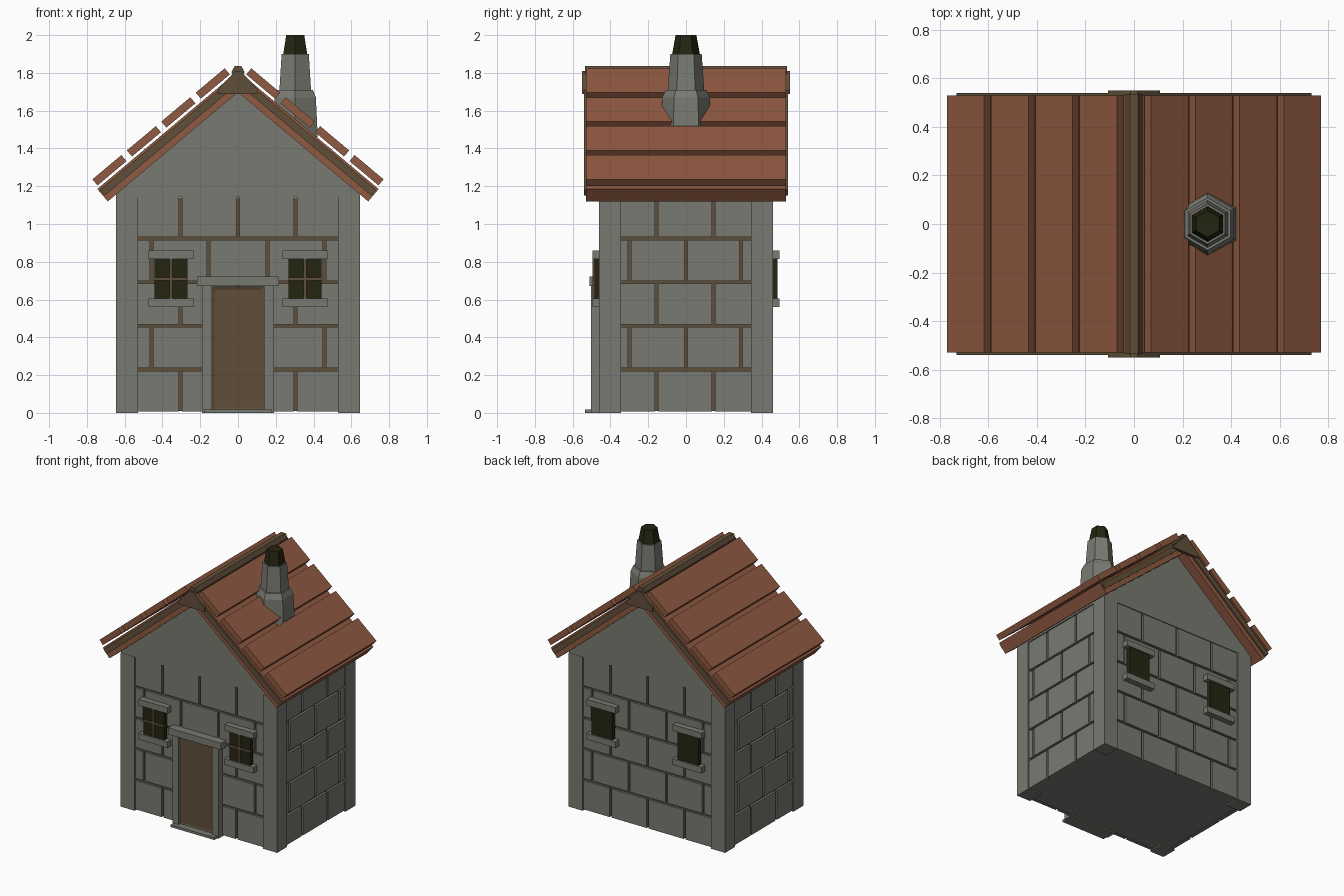
import bpy, bmesh, math

if "Cube" in bpy.data.objects:
    bpy.data.objects.remove(bpy.data.objects["Cube"])

def material(name, rgb):
    m = bpy.data.materials.new(name)
    m.diffuse_color = (*rgb, 1)
    m.use_nodes = True
    m.node_tree.nodes["Principled BSDF"].inputs["Base Color"].default_value = m.diffuse_color
    return m

STONE = material("grey stone", (0.19, 0.195, 0.168))
TILE = material("red roof tile", (0.275, 0.100, 0.053))
WOOD = material("brown wood", (0.118, 0.078, 0.042))
DARK = material("dark glass", (0.018, 0.018, 0.006))

def finish(name, bm, mats):
    bmesh.ops.recalc_face_normals(bm, faces=bm.faces)
    me = bpy.data.meshes.new(name)
    bm.to_mesh(me)
    bm.free()
    for m in mats:
        me.materials.append(m)
    ob = bpy.data.objects.new(name, me)
    bpy.context.collection.objects.link(ob)
    return ob

def prism_into(bm, profile, y0, y1):
    """Extrude an (x, z) outline from y0 to y1."""
    a = [bm.verts.new((x, y0, z)) for x, z in profile]
    b = [bm.verts.new((x, y1, z)) for x, z in profile]
    bm.faces.new(a)
    bm.faces.new(b[::-1])
    n = len(a)
    for i in range(n):
        j = (i + 1) % n
        bm.faces.new((a[i], b[i], b[j], a[j]))

def prism(name, profile, y0, y1, mat):
    bm = bmesh.new()
    prism_into(bm, profile, y0, y1)
    return finish(name, bm, [mat])

def boxes(name, items, mat):
    """Each item is (x0, x1, y0, y1, z0, z1)."""
    bm = bmesh.new()
    for x0, x1, y0, y1, z0, z1 in items:
        prism_into(bm, [(x0, z0), (x1, z0), (x1, z1), (x0, z1)], y0, y1)
    return finish(name, bm, [mat])

def box(name, x0, x1, y0, y1, z0, z1, mat):
    return boxes(name, [(x0, x1, y0, y1, z0, z1)], mat)

# Core: mortar on the sides, stone underneath
core = box("wall_core", -0.62, 0.62, -0.437, 0.437, 0.01, 1.14, WOOD)
core.data.materials.append(STONE)
for f in core.data.polygons:
    f.material_index = 1 if f.normal.z < -0.5 else 0

# Corner pillars
for sx in (-1, 1):
    for sy in (-1, 1):
        xs = sorted((sx * 0.53, sx * 0.645))
        ys = sorted((sy * 0.345, sy * 0.46))
        box(f"corner_pillar_{'left' if sx < 0 else 'right'}_{'front' if sy < 0 else 'back'}",
            *xs, *ys, 0, 1.145, STONE)

# Brick courses on the four walls
def courses(half, odd, even):
    gap = 0.008
    for row in range(5):
        joints = [-half] + (odd if row % 2 == 0 else even) + [half]
        z0 = 0.008 + row * 0.2305
        for a, b in zip(joints, joints[1:]):
            yield (a + (gap if a > -half else 0), b - (gap if b < half else 0),
                   z0, z0 + 0.215)

long_rows = list(courses(0.53, [-0.305, 0, 0.305], [-0.458, -0.155, 0.155, 0.458]))
short_rows = list(courses(0.345, [-0.155, 0.145], [-0.30, 0, 0.29]))
for name, y0, y1 in (("front", -0.452, -0.43), ("back", 0.43, 0.452)):
    boxes(f"{name}_bricks", [(a, b, y0, y1, c, d) for a, b, c, d in long_rows], STONE)
for name, x0, x1 in (("left", -0.637, -0.61), ("right", 0.61, 0.637)):
    boxes(f"{name}_bricks", [(x0, x1, a, b, c, d) for a, b, c, d in short_rows], STONE)

# Windows, front pair with glazing bars
for side, sy in (("front", -1), ("back", 1)):
    def depth(a, b):
        return sorted((sy * a, sy * b))
    for hand, cx in (("left", -0.355), ("right", 0.355)):
        tag = f"{side}_{hand}"
        box(f"window_glass_{tag}", cx - 0.087, cx + 0.087, *depth(0.44, 0.484), 0.60, 0.822, DARK)
        box(f"window_lintel_{tag}", cx - 0.12, cx + 0.12, *depth(0.44, 0.495), 0.815, 0.86, STONE)
        box(f"window_sill_{tag}", cx - 0.12, cx + 0.12, *depth(0.44, 0.495), 0.56, 0.605, STONE)
        if sy < 0:
            boxes(f"window_bars_{tag}",
                  [(cx - 0.008, cx + 0.008, -0.494, -0.48, 0.605, 0.815),
                   (cx - 0.087, cx + 0.087, -0.492, -0.48, 0.702, 0.718)], WOOD)

# Door with inset panel, stone frame and step
bm = bmesh.new()
prism_into(bm, [(-0.14, 0.01), (0.14, 0.01), (0.14, 0.67), (-0.14, 0.67)], -0.488, -0.43)
bm.normal_update()
front = min(bm.faces, key=lambda f: f.calc_center_median().y)
bmesh.ops.inset_region(bm, faces=[front], thickness=0.025)
bmesh.ops.translate(bm, verts=front.verts, vec=(0, 0.008, 0))
finish("door", bm, [WOOD])
boxes("door_jambs", [(-0.19, -0.138, -0.503, -0.43, 0, 0.68),
                     (0.138, 0.19, -0.503, -0.43, 0, 0.68)], STONE)
box("door_lintel", -0.217, 0.217, -0.512, -0.43, 0.672, 0.722, STONE)
box("door_step", -0.18, 0.18, -0.535, -0.43, 0, 0.018, STONE)

# Gable block under the roof
prism("gable", [(-0.645, 1.143), (0.645, 1.143), (0.645, 1.163), (0, 1.704), (-0.645, 1.163)],
      -0.458, 0.458, STONE)

# Roof: s runs down the slope from the ridge, n is the height above it
A = math.radians(40)
RIDGE = 1.81

def slope(s, n):
    return (s * math.cos(A) + n * math.sin(A), RIDGE - s * math.sin(A) + n * math.cos(A))

def mirror(pts):
    return [(-x, z) for x, z in pts]

def chevron(end, n0, n1):
    right = [slope(end, n1), slope(end, n0)]
    top, low = RIDGE + n1 / math.cos(A), RIDGE + n0 / math.cos(A)
    return [(0, top)] + right + [(0, low)] + mirror(right[::-1])

prism("roof_slab", chevron(0.972, -0.086, 0), -0.53, 0.53, TILE)
for name, y0, y1 in (("front", -0.54, -0.525), ("back", 0.525, 0.54)):
    prism(f"bargeboard_{name}", chevron(0.965, -0.052, -0.012), y0, y1, WOOD)
for name, y0, y1 in (("front", -0.55, -0.53), ("back", 0.53, 0.55)):
    prism(f"apex_plate_{name}", [(-0.107, 1.688), (0.107, 1.688), (0.107, 1.71),
                                 (0.015, 1.81), (-0.015, 1.81), (-0.107, 1.71)], y0, y1, WOOD)

# Four tile planks on each slope
for i in range(4):
    s = 0.045 + 0.238 * i
    plank = [slope(s, 0.014), slope(s, 0.056), slope(s + 0.2, 0.056), slope(s + 0.2, 0.014)]
    prism(f"roof_tile_right_{i + 1}", plank, -0.53, 0.53, TILE)
    prism(f"roof_tile_left_{i + 1}", mirror(plank), -0.53, 0.53, TILE)

# Ridge beam, six-sided
prism("ridge_beam", [(0.035 * math.cos(k * math.pi / 3), 1.805 + 0.035 * math.sin(k * math.pi / 3))
                     for k in range(6)], -0.535, 0.535, WOOD)

# Six-sided chimney from stacked rings of (radius, z)
def stack(name, rings, mat):
    bm = bmesh.new()
    loops = [[bm.verts.new((0.303 + r * math.sin(k * math.pi / 3), r * math.cos(k * math.pi / 3), z))
              for k in range(6)] for r, z in rings]
    for a, b in zip(loops, loops[1:]):
        for k in range(6):
            j = (k + 1) % 6
            bm.faces.new((a[k], a[j], b[j], b[k]))
    bm.faces.new(loops[0])
    bm.faces.new(loops[-1])
    finish(name, bm, [mat])

stack("chimney_base", [(0.138, 1.45), (0.126, 1.67), (0.108, 1.71)], STONE)
stack("chimney_stack", [(0.098, 1.69), (0.083, 1.90)], STONE)
stack("chimney_pot", [(0.075, 1.89), (0.055, 2.0)], DARK)
